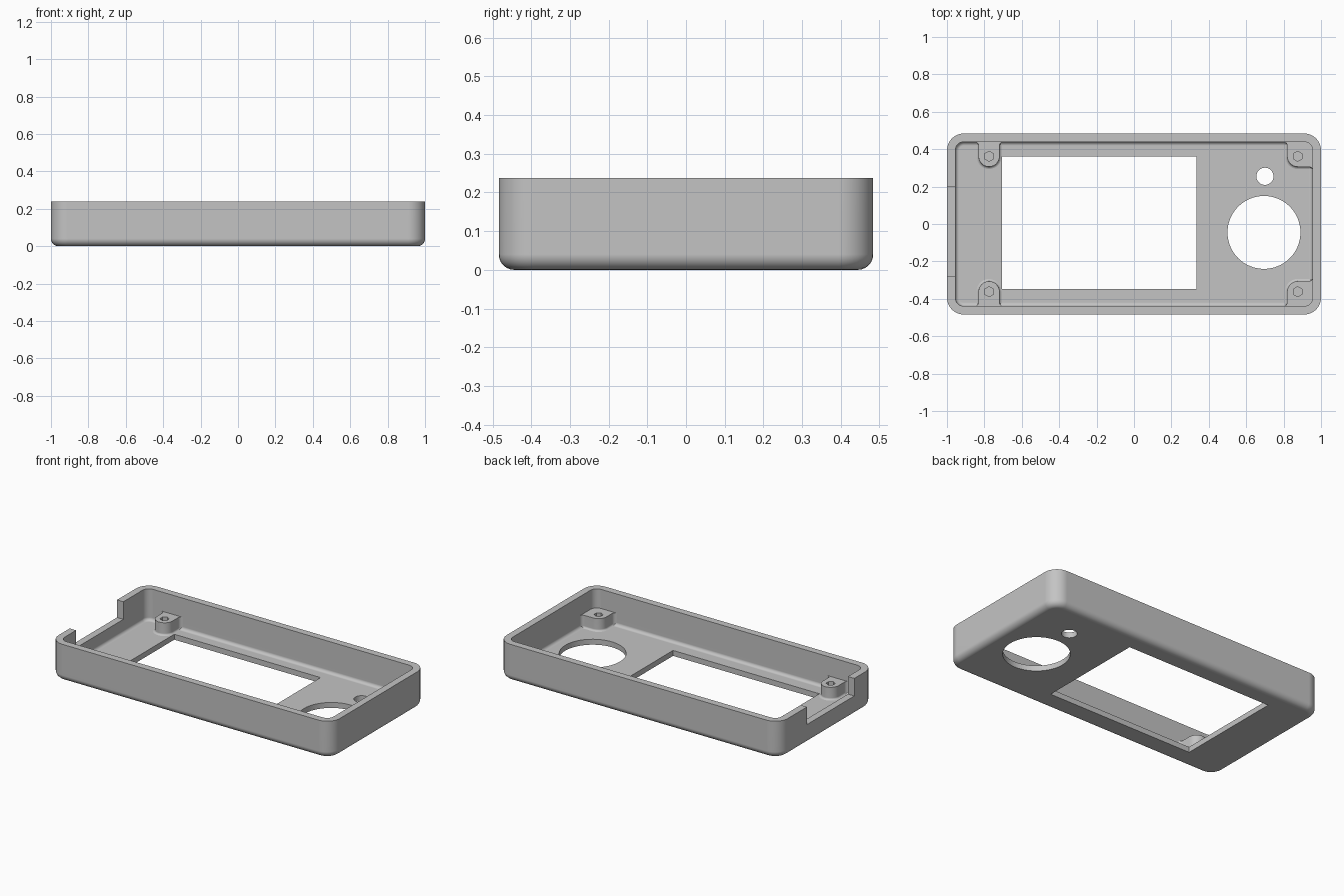
import bpy
import bmesh
from math import sin, cos, pi, radians

if "Cube" in bpy.data.objects:
    bpy.data.objects.remove(bpy.data.objects["Cube"], do_unlink=True)

HX, HY, HEIGHT = 1.0, 0.484, 0.238      # outer half sizes and height
WALL, FLOOR = 0.045, 0.035
CORNER, EDGE, FILLET = 0.09, 0.04, 0.02
IX, IY = HX - WALL, HY - WALL           # inner wall faces
POST_TOP, POST_R, FLARE, POST_FILLET = 0.115, 0.056, 0.02, 0.012

grey = bpy.data.materials.new("plain grey")
grey.use_nodes = True
COLOUR = (0.55, 0.55, 0.55, 1)
grey.diffuse_color = COLOUR
grey.node_tree.nodes["Principled BSDF"].inputs["Base Color"].default_value = COLOUR


def arc(cx, cy, r, start, end, n=8):
    """Points along an arc, angles in degrees."""
    angles = [radians(start + (end - start) * i / n) for i in range(n + 1)]
    return [(cx + r * cos(a), cy + r * sin(a)) for a in angles]


def circle(cx, cy, r, n):
    return arc(cx, cy, r, 90, 450, n)[:-1]


def rounded_rect(inset):
    """Case outline moved inward by inset."""
    r = max(CORNER - inset, 0.012)
    x, y = HX - inset - r, HY - inset - r
    pts = []
    for sx, sy, a in ((1, 1, 0), (-1, 1, 90), (-1, -1, 180), (1, -1, 270)):
        pts += arc(sx * x, sy * y, r, a, a + 90)
    return pts


def box(x0, x1, y0, y1):
    return [(x0, y0), (x1, y0), (x1, y1), (x0, y1)]


def loft(name, rings):
    """Skin a stack of (outline, z) rings and cap both ends."""
    bm = bmesh.new()
    loops = [[bm.verts.new((x, y, z)) for x, y in pts] for pts, z in rings]
    for low, high in zip(loops, loops[1:]):
        for i in range(len(low)):
            j = (i + 1) % len(low)
            bm.faces.new((low[i], low[j], high[j], high[i]))
    bm.faces.new(loops[0][::-1])
    bm.faces.new(loops[-1])
    bmesh.ops.recalc_face_normals(bm, faces=bm.faces)
    mesh = bpy.data.meshes.new(name)
    bm.to_mesh(mesh)
    bm.free()
    mesh.materials.append(grey)
    obj = bpy.data.objects.new(name, mesh)
    bpy.context.collection.objects.link(obj)
    return obj


def activate(obj):
    bpy.ops.object.select_all(action='DESELECT')
    obj.select_set(True)
    bpy.context.view_layer.objects.active = obj


def cut(obj, outline, z0, z1):
    """Cut a straight prism out of obj."""
    cutter = loft("cutter", [(outline, z0), (outline, z1)])
    cutter.hide_render = True
    mod = obj.modifiers.new("cut", 'BOOLEAN')
    mod.operation, mod.solver, mod.object = 'DIFFERENCE', 'EXACT', cutter
    activate(obj)
    bpy.ops.object.modifier_apply(modifier=mod.name)
    bpy.data.objects.remove(cutter, do_unlink=True)


def finish(obj):
    activate(obj)
    bpy.ops.object.shade_smooth_by_angle(angle=radians(32))
    mod = obj.modifiers.new("even shading", 'WEIGHTED_NORMAL')
    mod.keep_sharp = True


# Open case: rounded underside, straight walls, filleted inside floor
steps = [pi / 2 * i / 6 for i in range(7)]
rings = [(rounded_rect(EDGE * (1 - sin(t))), EDGE * (1 - cos(t))) for t in steps]
rings += [(rounded_rect(0), HEIGHT), (rounded_rect(WALL), HEIGHT)]
rings += [(rounded_rect(WALL + FILLET * (1 - sin(t))), FLOOR + FILLET * (1 - cos(t)))
          for t in reversed(steps)]
case = loft("case_shell", rings)

# Openings in the floor and the notch in the end wall
cut(case, box(-0.705, 0.335, -0.347, 0.36), -0.1, 0.1)
cut(case, circle(0.695, -0.045, 0.195, 64), -0.1, 0.1)
cut(case, circle(0.70, 0.255, 0.046, 32), -0.1, 0.1)
cut(case, box(-1.1, -0.93, -0.28, 0.2), 0.125, 0.4)
finish(case)


def side_post(cx, cy, grow):
    """U-shaped post outline flaring into the long wall."""
    r, f = POST_R + grow, FLARE - grow
    pts = [(cx - r - f, IY + 0.01)]
    pts += arc(cx - r - f, IY - f, f, 90, 0, 4)
    pts += arc(cx, cy, r, 180, 360, 16)
    pts += arc(cx + r + f, IY - f, f, 180, 90, 4)
    return pts + [(cx + r + f, IY + 0.01)]


def corner_post(cx, cy, grow):
    """Post outline filling a corner and flaring into both walls."""
    r, f = POST_R + grow, FLARE - grow
    pts = [(cx - r - f, IY + 0.01)]
    pts += arc(cx - r - f, IY - f, f, 90, 0, 4)
    pts += arc(cx, cy, r, 180, 270)
    pts += arc(IX - f, cy - r - f, f, 90, 0, 4)
    return pts + [(IX + 0.01, cy - r - f), (IX + 0.01, IY + 0.01)]


# Four screw posts with blind six-sided holes
POST_Y = 0.362
for side, outline, cx in (("right", side_post, -0.775), ("left", corner_post, 0.875)):
    for end, s in (("back", 1), ("front", -1)):
        levels = [(POST_FILLET, FLOOR - 0.01)]
        levels += [(POST_FILLET * (1 - sin(t)), FLOOR + POST_FILLET * (1 - cos(t)))
                   for t in steps[::2]]
        levels += [(0, POST_TOP)]
        post = loft(f"{end}_{side}_screw_post",
                    [([(x, s * y) for x, y in outline(cx, POST_Y, grow)], z)
                     for grow, z in levels])
        cut(post, circle(cx, s * POST_Y, 0.027, 6), 0.045, 0.2)
        finish(post)
